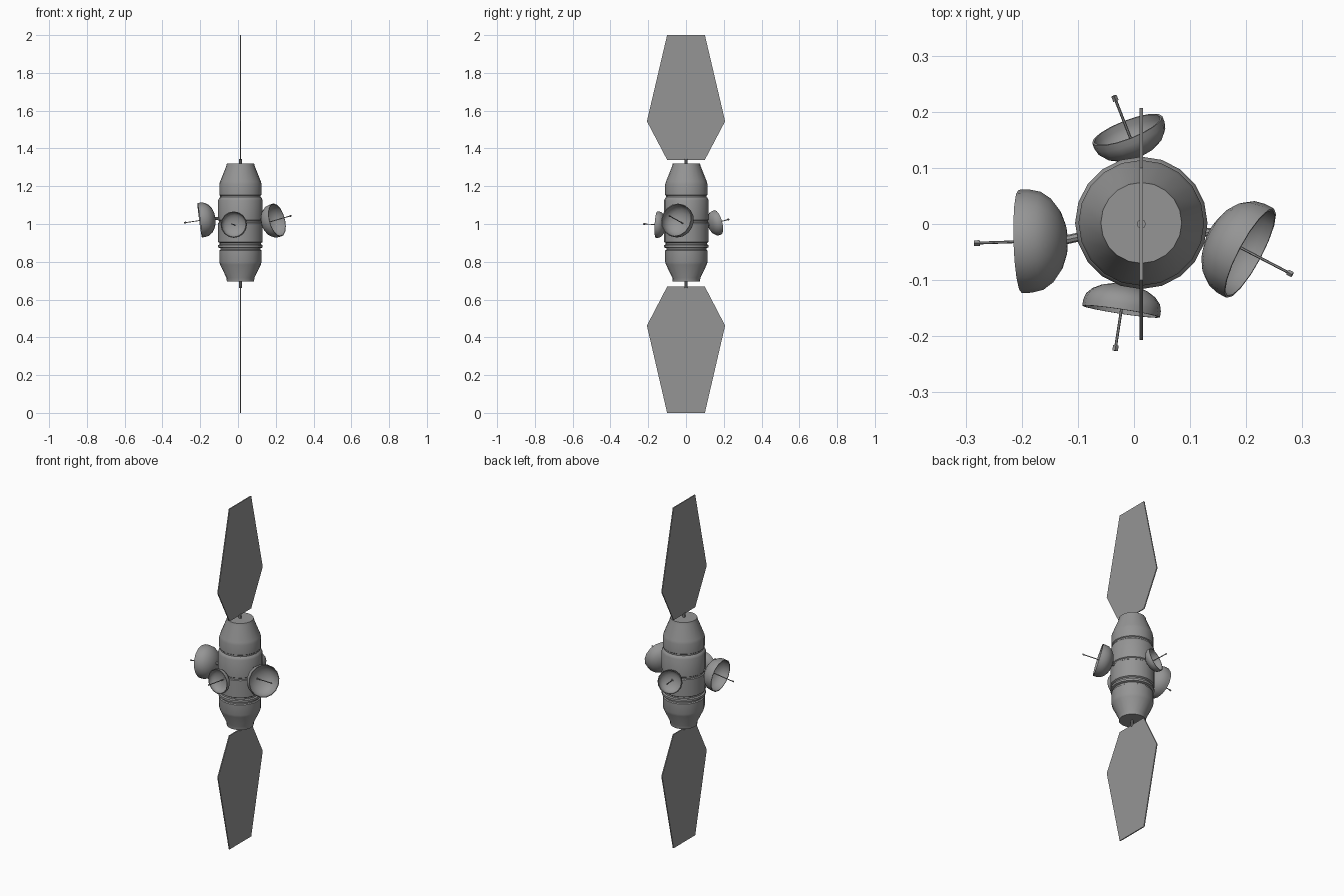
import bpy, bmesh, math
from mathutils import Vector, Matrix

if "Cube" in bpy.data.objects:
    bpy.data.objects.remove(bpy.data.objects["Cube"])

CX = 0.013  # body axis offset

grey = bpy.data.materials.new("satellite grey")
grey.diffuse_color = (0.3, 0.3, 0.3, 1)
grey.use_nodes = True
grey.node_tree.nodes["Principled BSDF"].inputs["Base Color"].default_value = grey.diffuse_color


def finish(name, bm, smooth=True, matrix=None):
    if matrix:
        bm.transform(matrix)
    bmesh.ops.recalc_face_normals(bm, faces=bm.faces)
    mesh = bpy.data.meshes.new(name)
    bm.to_mesh(mesh)
    bm.free()
    mesh.materials.append(grey)
    ob = bpy.data.objects.new(name, mesh)
    bpy.context.collection.objects.link(ob)
    if smooth:
        bpy.ops.object.select_all(action='DESELECT')
        bpy.context.view_layer.objects.active = ob
        ob.select_set(True)
        bpy.ops.object.shade_smooth_by_angle(angle=math.radians(32))
    return ob


def lathe(name, profile, sides, matrix):
    """Turn (radius, height) points around z; radius 0 closes an end."""
    bm = bmesh.new()
    verts = [bm.verts.new((r, 0, z)) for r, z in profile]
    edges = [bm.edges.new(p) for p in zip(verts, verts[1:])]
    bmesh.ops.spin(bm, geom=verts + edges, axis=(0, 0, 1), cent=(0, 0, 0),
                   angle=math.tau, steps=sides)
    bmesh.ops.remove_doubles(bm, verts=bm.verts, dist=1e-5)
    return finish(name, bm, True, matrix)


def rod(name, a, b, radius, sides=8):
    a, b = Vector(a), Vector(b)
    d = b - a
    m = Matrix.Translation(a) @ d.to_track_quat('Z', 'Y').to_matrix().to_4x4()
    return lathe(name, [(0, 0), (radius, 0), (radius, d.length), (0, d.length)], sides, m)


# Hull with grooves and tapered ends
hull = [(0, 0.695), (0.072, 0.695), (0.074, 0.715), (0.108, 0.785), (0.112, 0.80),
        (0.112, 0.86), (0.106, 0.864), (0.106, 0.872), (0.118, 0.876), (0.118, 0.888),
        (0.110, 0.892), (0.110, 0.900), (0.118, 0.905), (0.118, 1.006), (0.113, 1.010),
        (0.113, 1.018), (0.118, 1.022), (0.118, 1.125), (0.112, 1.138), (0.107, 1.142),
        (0.107, 1.150), (0.112, 1.154), (0.112, 1.21), (0.108, 1.225), (0.076, 1.305),
        (0.072, 1.321), (0, 1.321)]
lathe("hull", hull, 20, Matrix.Translation((CX, 0.002, 0)))

# Solar panels and their mounts
panels = {"upper_panel": [(0.1, 2.0), (0.207, 1.544), (0.1, 1.34)],
          "lower_panel": [(0.1, 0.668), (0.207, 0.462), (0.1, 0.0)]}
for name, half in panels.items():
    outline = half + [(-y, z) for y, z in reversed(half)]
    bm = bmesh.new()
    face = bm.faces.new([bm.verts.new((CX - 0.003, y, z)) for y, z in outline])
    ext = bmesh.ops.extrude_face_region(bm, geom=[face])["geom"]
    bmesh.ops.translate(bm, vec=(0.006, 0, 0),
                        verts=[v for v in ext if isinstance(v, bmesh.types.BMVert)])
    finish(name, bm, False)
rod("upper_mount", (CX, 0, 1.31), (CX, 0, 1.345), 0.008)
rod("lower_mount", (CX, 0, 0.66), (CX, 0, 0.70), 0.008)


def dish(name, rim, tip, axis, radius, depth):
    """Hollow bowl opening along axis, with a feed antenna and an arm."""
    rim, tip, axis = Vector(rim), Vector(tip), Vector(axis).normalized()
    band = depth * 0.22
    bowl = depth - band
    t = 0.004
    arc = [math.radians(a) for a in (0, 18, 36, 54, 72, 90)]
    outer = [(radius * math.sin(a), -band - bowl * math.cos(a)) for a in arc]
    inner = [((radius - t) * math.sin(a), -band - (bowl - t) * math.cos(a))
             for a in reversed(arc)]
    profile = outer + [(radius, 0), (radius - t, 0)] + inner
    m = Matrix.Translation(rim) @ axis.to_track_quat('Z', 'Y').to_matrix().to_4x4()
    lathe(name, profile, 16, m)
    back = rim - axis * (depth - t)
    rod(name + "_antenna", back, tip, 0.0025, 6)
    rod(name + "_feed", tip - axis * 0.005, tip + axis * 0.005, 0.005, 4)
    root = Vector((CX, 0.002, 1.01))
    rod(name + "_arm", back, root + (back - root) * 0.7, 0.008)


dish("left_dish", (-0.203, -0.031, 1.02), (-0.28, -0.034, 1.007),
     (-1, -0.03, -0.13), 0.092, 0.085)
dish("right_dish", (0.207, -0.052, 1.021), (0.278, -0.088, 1.043),
     (0.86, -0.46, 0.23), 0.09, 0.082)
dish("front_dish", (-0.023, -0.156, 0.997), (-0.033, -0.221, 1.0),
     (-0.15, -0.99, 0.06), 0.07, 0.05)
dish("back_dish", (-0.012, 0.168, 1.008), (-0.034, 0.224, 1.024),
     (-0.35, 0.9, 0.25), 0.067, 0.052)
